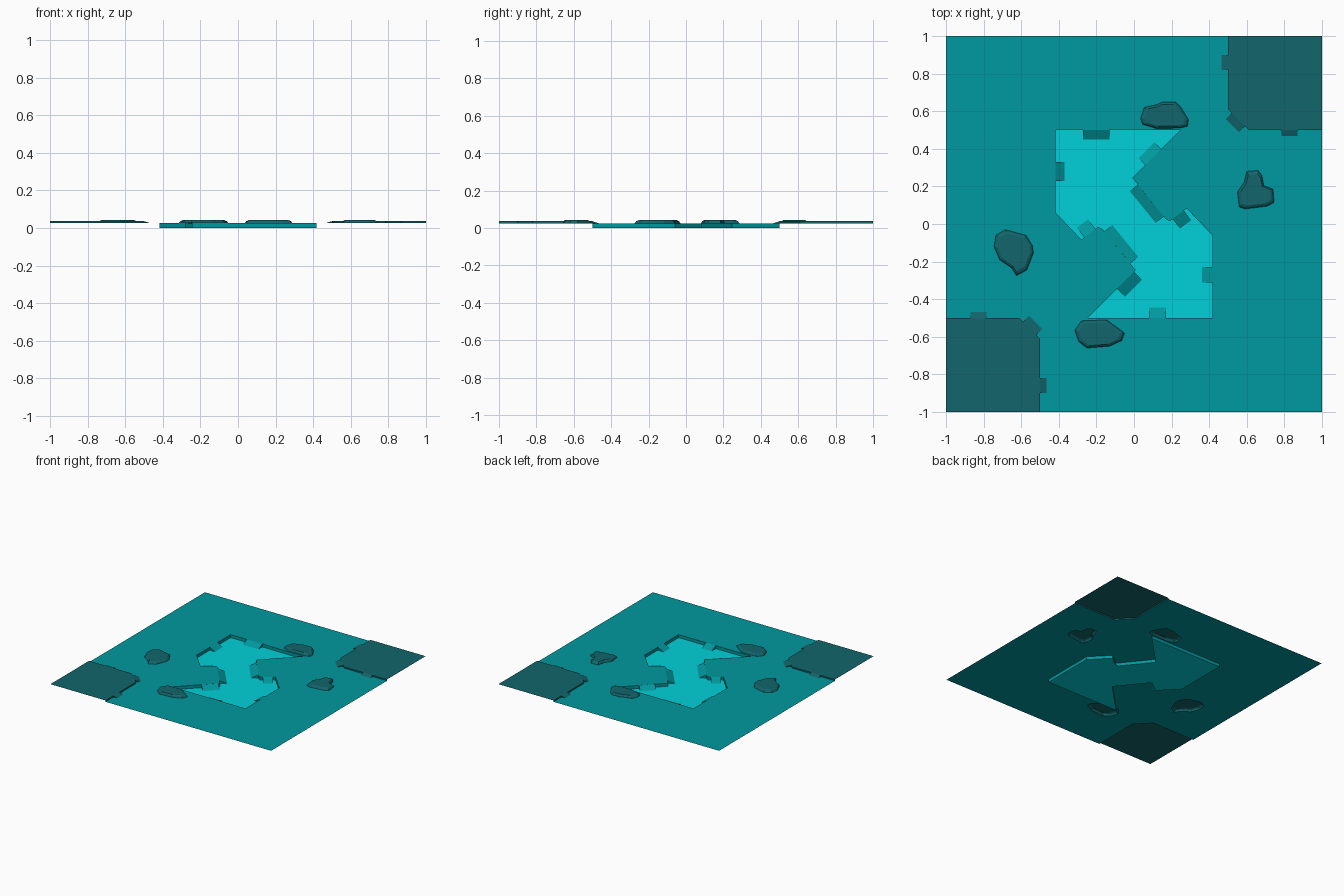
import bpy, bmesh
from mathutils import Vector

if "Cube" in bpy.data.objects:
    bpy.data.objects.remove(bpy.data.objects["Cube"])

GROUND, PLATEAU, ROCK_MID, ROCK_TOP = 0.025, 0.036, 0.036, 0.042


def material(name, rgb):
    m = bpy.data.materials.new(name)
    m.diffuse_color = (*rgb, 1)
    m.use_nodes = True
    m.node_tree.nodes["Principled BSDF"].inputs["Base Color"].default_value = m.diffuse_color
    return m


TEAL = material("ground_teal", (0.0, 0.32, 0.35))
BRIGHT = material("pit_cyan", (0.0, 0.64, 0.69))
DARK = material("stone_teal", (0.006, 0.13, 0.15))


def finish(name, bm, mat):
    mesh = bpy.data.meshes.new(name)
    bm.to_mesh(mesh)
    bm.free()
    mesh.materials.append(mat)
    obj = bpy.data.objects.new(name, mesh)
    bpy.context.collection.objects.link(obj)


def rot(points):
    return [(-x, -y) for x, y in points]


def ring(bm, pts, z):
    return [bm.verts.new((x, y, z)) for x, y in pts]


def strip(bm, low, high, closed=True):
    # quads facing the right-hand side of the path
    n = len(low)
    for i in range(n if closed else n - 1):
        j = (i + 1) % n
        bm.faces.new((low[i], low[j], high[j], high[i]))


def wedge(bm, a, b, depth, low, high):
    # sloped buttress leaning on wall a-b, projecting to its right
    a, b = Vector(a), Vector(b)
    d = (b - a).normalized()
    out = Vector((d.y, -d.x)) * depth
    a0, b0 = [bm.verts.new((*p, low)) for p in (a, b)]
    a1, b1 = [bm.verts.new((*p, high)) for p in (a, b)]
    c, e = [bm.verts.new((*(p + out), low)) for p in (a, b)]
    bm.faces.new((c, e, b1, a1))
    bm.faces.new((a0, c, a1))
    bm.faces.new((e, b0, b1))


# Shared outlines
half_pit = [(0.245, 0.5), (-0.008, 0.245), (0.17, 0.025), (0.19, 0.015),
            (0.28, 0.083), (0.417, -0.06), (0.417, -0.5)]
pit = half_pit[:6] + [half_pit[6]] + rot(half_pit)      # clockwise
corner = [(0.5, 1), (0.5, 0.61), (0.61, 0.5), (1, 0.5)]
rocks = {
    "rock_back": [(.035, .56), (.055, .62), (.12, .635), (.15, .65), (.22, .65), (.25, .62),
                  (.29, .555), (.285, .52), (.245, .51), (.12, .508), (.045, .53)],
    "rock_right": [(.56, .09), (.55, .17), (.585, .22), (.60, .28), (.66, .285), (.68, .26),
                   (.69, .205), (.74, .185), (.745, .115), (.71, .095), (.59, .08)],
    "rock_left": [(-.745, -.12), (-.735, -.06), (-.685, -.03), (-.575, -.06), (-.54, -.115),
                  (-.535, -.155), (-.57, -.245), (-.625, -.275), (-.65, -.235), (-.715, -.19)],
    "rock_front": [(-.315, -.565), (-.28, -.515), (-.145, -.51), (-.05, -.58),
                   (-.065, -.62), (-.13, -.65), (-.25, -.66), (-.295, -.625)],
}

# Ground sheet with openings for the pit and rocks
bm = bmesh.new()
outer = [(-1, 1)] + rot(corner)[::-1] + [(1, -1)] + corner[::-1]
for loop in [outer, pit, *rocks.values()]:
    vs = ring(bm, loop, GROUND)
    for i in range(len(vs)):
        bm.edges.new((vs[i - 1], vs[i]))
bmesh.ops.triangle_fill(bm, use_beauty=True, use_dissolve=False,
                        edges=bm.edges[:], normal=(0, 0, 1))
bm.normal_update()
bmesh.ops.reverse_faces(bm, faces=[f for f in bm.faces if f.normal.z < 0])
finish("ground", bm, TEAL)

# Pit floor
bm = bmesh.new()
bm.faces.new(ring(bm, pit[::-1], 0))
finish("pit_floor", bm, BRIGHT)

# Pit walls
bm = bmesh.new()
strip(bm, ring(bm, pit, 0), ring(bm, pit, GROUND))
finish("pit_walls", bm, TEAL)

# Pit buttresses
bm = bmesh.new()
for a, b, depth in [
    ((-0.13, 0.5), (-0.27, 0.5), -0.05), ((-0.417, 0.33), (-0.417, 0.23), -0.047),
    ((0.08, -0.5), (0.17, -0.5), -0.055), ((0.417, -0.31), (0.417, -0.23), -0.055),
    ((0.145, 0.4), (0.06, 0.315), 0.05), ((-0.09, -0.345), (0.0, -0.255), 0.06),
]:
    if depth < 0:
        a, b = b, a
    wedge(bm, a, b, abs(depth), 0, GROUND)
for turn in (1, -1):
    for a, b, depth in [((0.02, 0.21), (0.158, 0.04), 0.055), ((0.205, 0.027), (0.265, 0.072), 0.065)]:
        wedge(bm, [turn * v for v in a], [turn * v for v in b], depth, 0, GROUND)
bm.normal_update()
bmesh.ops.reverse_faces(bm, faces=[f for f in bm.faces if f.normal.z < -1e-4])
finish("pit_buttresses", bm, TEAL)

# Raised corner plateaus with walls and buttresses
for name, turn in (("plateau_back_right", 1), ("plateau_front_left", -1)):
    bm = bmesh.new()
    path = [(turn * x, turn * y) for x, y in corner]
    top = ring(bm, path, PLATEAU)
    strip(bm, ring(bm, path, GROUND)[::-1], top[::-1], closed=False)
    bm.faces.new(top + [bm.verts.new((turn, turn, PLATEAU))])
    bmesh.ops.recalc_face_normals(bm, faces=bm.faces[:])
    bm.normal_update()
    if any(f.normal.z < -0.9 for f in bm.faces):
        bmesh.ops.reverse_faces(bm, faces=bm.faces[:])
    for a, b, depth in [((0.5, 0.9), (0.5, 0.82), 0.035), ((0.785, 0.5), (0.87, 0.5), 0.032),
                        ((0.52, 0.59), (0.59, 0.52), 0.045)]:
        wedge(bm, [turn * v for v in a], [turn * v for v in b], depth, GROUND, PLATEAU)
    finish(name, bm, DARK)

# Low faceted rocks, open underneath
for name, pts in rocks.items():
    bm = bmesh.new()
    pts = pts[::-1]                                      # counter-clockwise
    cx = sum(p[0] for p in pts) / len(pts)
    cy = sum(p[1] for p in pts) / len(pts)
    rings = []
    for s, z in ((1, GROUND), (0.93, ROCK_MID), (0.82, ROCK_TOP)):
        rings.append(ring(bm, [(cx + (x - cx) * s, cy + (y - cy) * s) for x, y in pts], z))
    strip(bm, rings[0], rings[1])
    strip(bm, rings[1], rings[2])
    bm.faces.new(rings[2])
    finish(name, bm, DARK)
